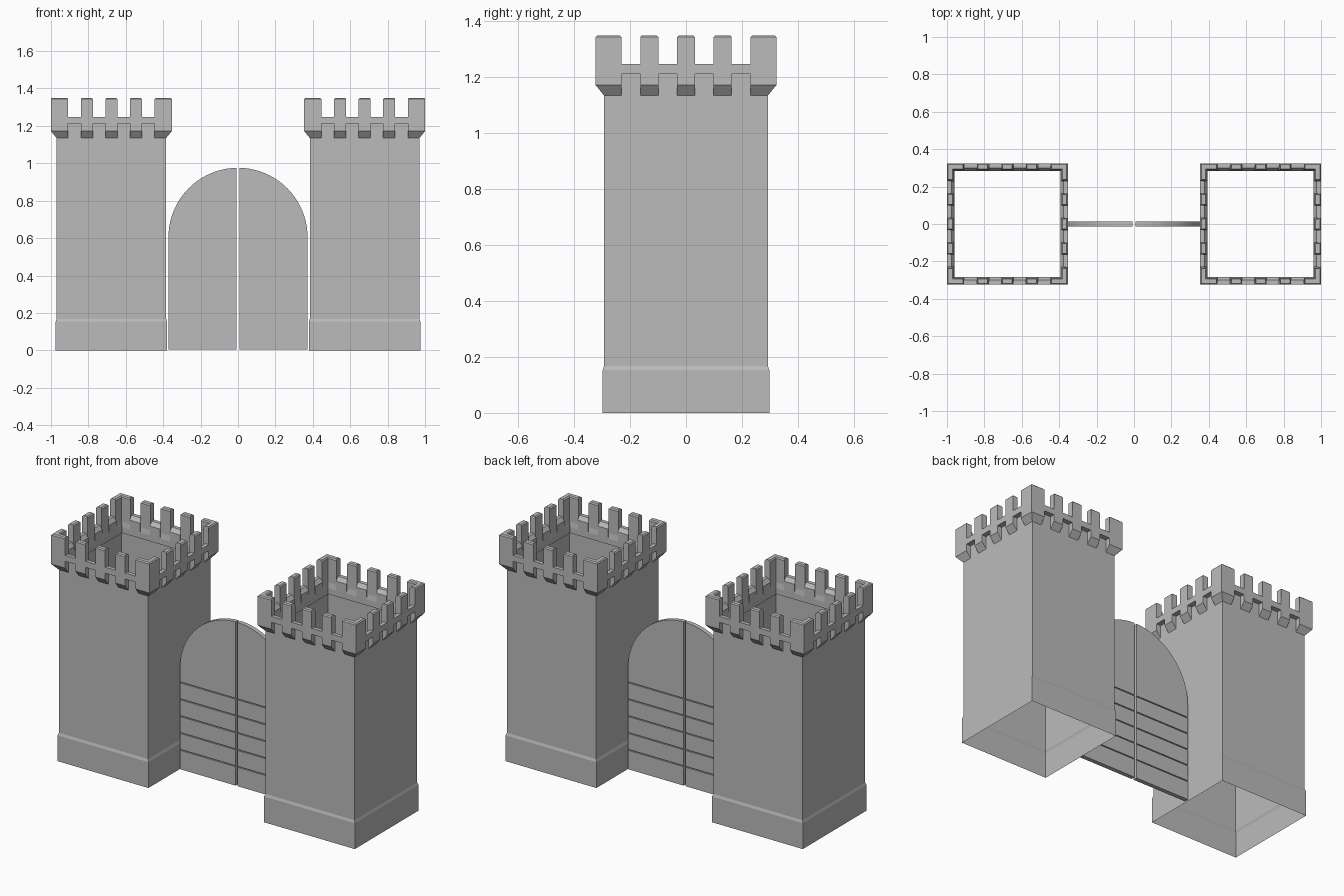
import bpy, bmesh, math

cube = bpy.data.objects.get("Cube")
if cube:
    bpy.data.objects.remove(cube)

stone = bpy.data.materials.new("grey stone")
stone.use_nodes = True
GREY = (0.5, 0.5, 0.5, 1)
stone.diffuse_color = GREY
stone.node_tree.nodes["Principled BSDF"].inputs["Base Color"].default_value = GREY


def finish(name, bm, x=0):
    bmesh.ops.recalc_face_normals(bm, faces=bm.faces[:])
    mesh = bpy.data.meshes.new(name)
    bm.to_mesh(mesh)
    bm.free()
    mesh.materials.append(stone)
    ob = bpy.data.objects.new(name, mesh)
    ob.location.x = x
    bpy.context.collection.objects.link(ob)
    return ob


def loft(bm, a, b):
    """Closed prism between two matching outlines."""
    va = [bm.verts.new(p) for p in a]
    vb = [bm.verts.new(p) for p in b]
    bm.faces.new(va)
    bm.faces.new(vb[::-1])
    n = len(va)
    for i in range(n):
        j = (i + 1) % n
        bm.faces.new((va[i], vb[i], vb[j], va[j]))


# Crown measurements: offset from the tower centre, and height
WALL, OUT, INNER = 0.293, 0.323, 0.283
FOOT, LIP, NOTCH, SILL, TOP = 1.135, 1.172, 1.212, 1.248, 1.35
CHAMFER = 0.006
MERLON = [(WALL, FOOT), (OUT, LIP), (OUT, TOP - CHAMFER), (OUT - CHAMFER, TOP),
          (0.294, TOP), (0.288, TOP - CHAMFER), (0.288, 1.2),
          (INNER, 1.17), (INNER, FOOT)]
GAP = [(WALL, FOOT), (WALL, NOTCH), (OUT, NOTCH), (OUT, SILL),
       (0.3, SILL), (INNER, 1.225), (INNER, FOOT)]
STOPS = [-OUT, -0.231, -0.163, -0.099, -0.032, 0.032, 0.099, 0.163, 0.231, OUT]


def cell_end(profile, stop, inward, turn):
    """Profile placed at one stop; corner stops are mitred."""
    points = []
    for off, z in profile:
        if abs(stop) == OUT:
            t = math.copysign(off, stop)
        else:
            t = stop + (inward * CHAMFER if z == TOP else 0)
        c, s = math.cos(turn), math.sin(turn)
        points.append((off * c - t * s, off * s + t * c, z))
    return points


def make_tower(side, x):
    # Hollow wall with a chamfered plinth, open above and below
    bm = bmesh.new()
    rings = []
    for half, z in ((0.298, 0), (0.298, 0.153), (WALL, 0.168), (WALL, FOOT)):
        rings.append([bm.verts.new((half * sx, half * sy, z))
                      for sx, sy in ((-1, -1), (1, -1), (1, 1), (-1, 1))])
    for low, high in zip(rings, rings[1:]):
        for i in range(4):
            j = (i + 1) % 4
            bm.faces.new((low[i], low[j], high[j], high[i]))
    finish(side + "_tower_wall", bm, x)

    # Battlements on flared corbels
    bm = bmesh.new()
    for quarter in range(4):
        turn = quarter * math.pi / 2
        for i, (a, b) in enumerate(zip(STOPS, STOPS[1:])):
            profile = GAP if i % 2 else MERLON
            loft(bm, cell_end(profile, a, 1, turn), cell_end(profile, b, -1, turn))
    finish(side + "_tower_battlements", bm, x)


# Gate leaf: planks parted by narrow grooves, under a quarter-round head
EDGE, RADIUS, SPRING = 0.007, 0.372, 0.604
GROOVES = [0.12, 0.22, 0.32, 0.42, 0.52]


def make_leaf(side, sign):
    bm = bmesh.new()

    def slab(outline, half):
        loft(bm, [(sign * x, -half, z) for x, z in outline],
             [(sign * x, half, z) for x, z in outline])

    z = 0.005
    for g in GROOVES:
        for low, high, half in ((z, g - 0.003, 0.013), (g - 0.003, g + 0.003, 0.007)):
            slab([(EDGE, low), (RADIUS, low), (RADIUS, high), (EDGE, high)], half)
        z = g + 0.003
    start = math.acos(EDGE / RADIUS)
    arch = [(RADIUS * math.cos(start * k / 20), SPRING + RADIUS * math.sin(start * k / 20))
            for k in range(21)]
    slab([(EDGE, z), (RADIUS, z)] + arch, 0.013)
    finish(side + "_gate_leaf", bm)


for side, sign in (("left", 1), ("right", -1)):
    make_tower(side, sign * 0.677)
    make_leaf(side, sign)
